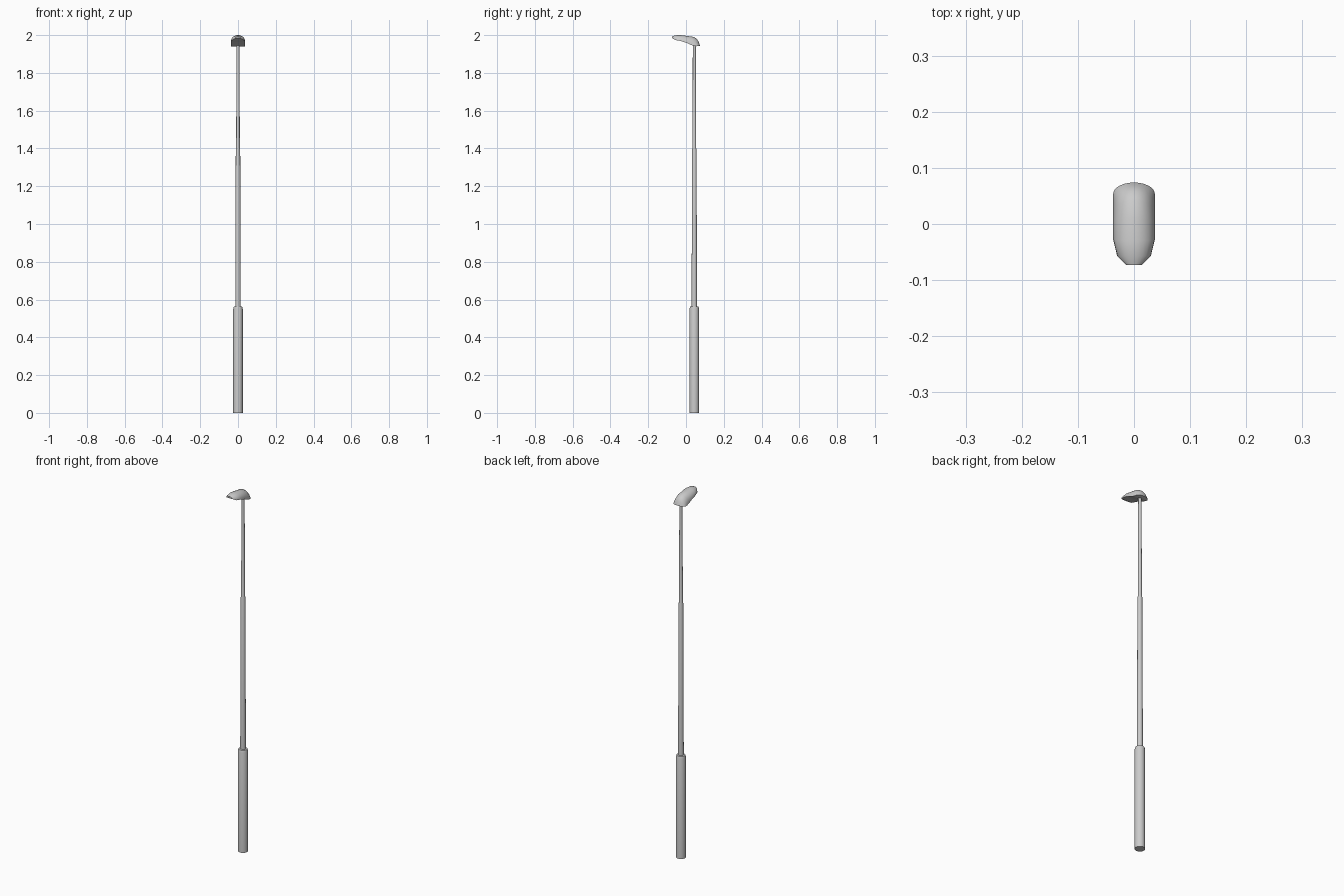
import bpy, bmesh, math
from mathutils import Vector

if "Cube" in bpy.data.objects:
    bpy.data.objects.remove(bpy.data.objects["Cube"])

POLE_Y = 0.044


def finish(name, bm, angle=40):
    bmesh.ops.recalc_face_normals(bm, faces=bm.faces)
    mesh = bpy.data.meshes.new(name)
    bm.to_mesh(mesh)
    bm.free()
    obj = bpy.data.objects.new(name, mesh)
    bpy.context.collection.objects.link(obj)
    bpy.ops.object.select_all(action='DESELECT')
    obj.select_set(True)
    bpy.context.view_layer.objects.active = obj
    bpy.ops.object.shade_smooth_by_angle(angle=math.radians(angle))
    return obj


def loft(name, rings, angle=40):
    """Skin closed rings of equal length and cap both ends."""
    bm = bmesh.new()
    loops = [[bm.verts.new(p) for p in ring] for ring in rings]
    n = len(loops[0])
    for a, b in zip(loops, loops[1:]):
        for i in range(n):
            j = (i + 1) % n
            bm.faces.new((a[i], a[j], b[j], b[i]))
    bm.faces.new(loops[0])
    bm.faces.new(loops[-1])
    return finish(name, bm, angle)


def turned(name, profile, sides=16):
    """Round part from (radius, z) pairs about the pole axis."""
    turn = [2 * math.pi * i / sides for i in range(sides)]
    return loft(name, [[(r * math.cos(t), POLE_Y + r * math.sin(t), z)
                        for t in turn] for r, z in profile])


# Thick base sleeve with a small chamfer on top
turned("base_sleeve", [(0.0255, 0), (0.0255, 0.55), (0.022, 0.562), (0.013, 0.564)])

# Slim shaft, stepping in near the upper third
turned("pole", [(0.0145, 0.55), (0.0118, 1.395), (0.0098, 1.402), (0.008, 1.965)])

# Lamp head: arched sections bending down over the pole
# half width, lower edge (y, z), crown (y, z)
sections = [
    (0.014, (-0.073, 1.984), (-0.0735, 1.993)),
    (0.030, (-0.057, 1.974), (-0.057, 1.999)),
    (0.037, (-0.028, 1.969), (-0.030, 2.000)),
    (0.037, (0.000, 1.960), (0.010, 1.995)),
    (0.037, (0.020, 1.951), (0.042, 1.990)),
    (0.037, (0.034, 1.945), (0.058, 1.979)),
    (0.037, (0.045, 1.942), (0.068, 1.964)),
    (0.037, (0.054, 1.941), (0.074, 1.943)),
]
ARCH = 12
rings = []
for w, low, top in sections:
    ring = []
    for i in range(ARCH + 1):
        t = math.pi * i / ARCH
        p = Vector(low).lerp(Vector(top), math.sin(t))
        ring.append((w * math.cos(t), p.x, p.y))
    rings.append(ring)
loft("lamp_head", rings, 50)
